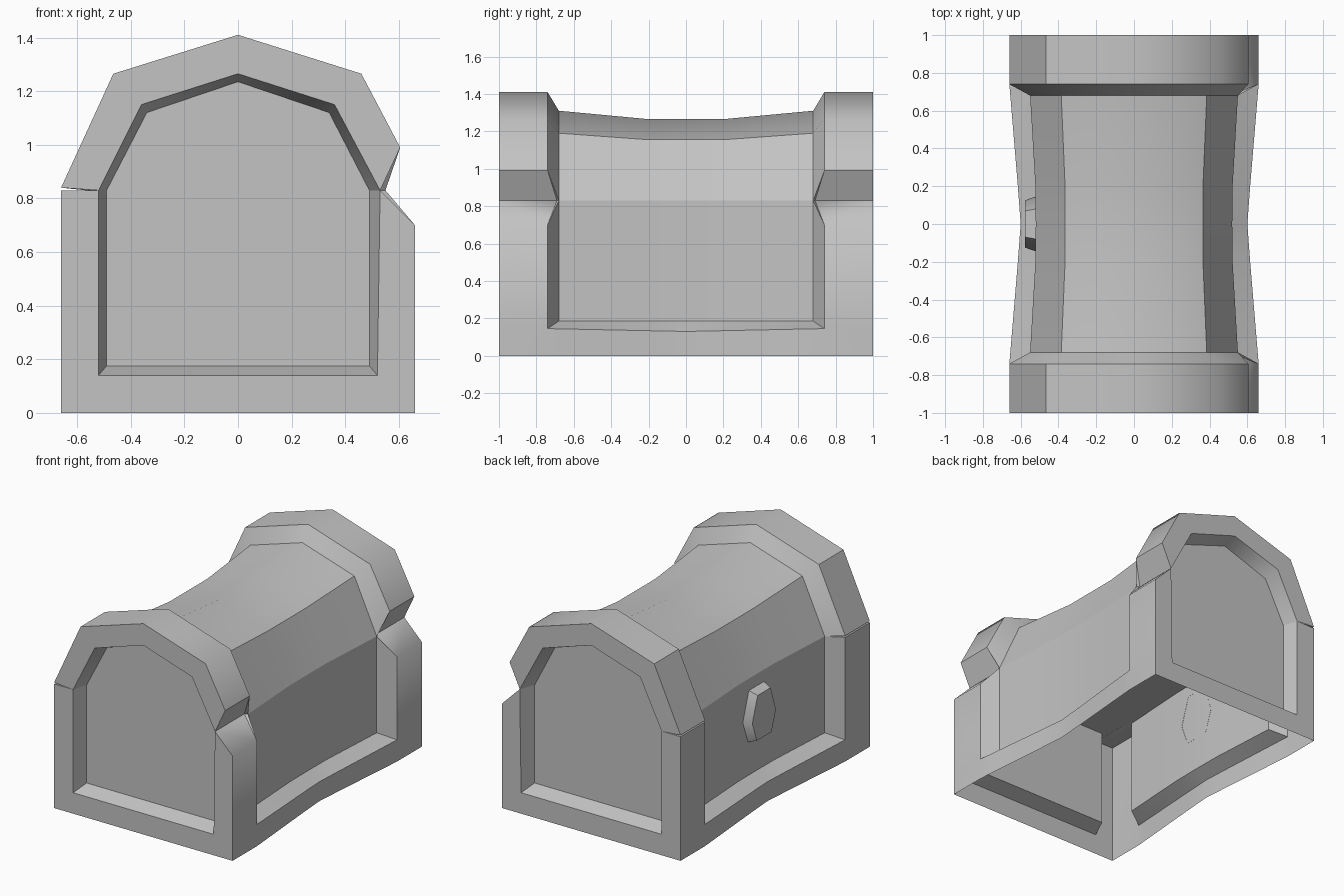
import bpy, bmesh, math

if "Cube" in bpy.data.objects:
    bpy.data.objects.remove(bpy.data.objects["Cube"])

GREY = (0.55, 0.55, 0.55, 1)
mat = bpy.data.materials.new("plain_grey")
mat.use_nodes = True
mat.diffuse_color = GREY
mat.node_tree.nodes["Principled BSDF"].inputs["Base Color"].default_value = GREY
SEAM = 0.83


def add_face(bm, pts):
    """Face from points, skipping repeated corners."""
    clean = []
    for p in pts:
        if p not in clean:
            clean.append(p)
    if len(clean) > 2:
        bm.faces.new([bm.verts.new(p) for p in clean])


def bridge(bm, a, b):
    """Strip of faces between two open rows of points."""
    for i in range(len(a) - 1):
        add_face(bm, (a[i], a[i + 1], b[i + 1], b[i]))


def finish(bm, name):
    bmesh.ops.remove_doubles(bm, verts=bm.verts, dist=1e-4)
    bmesh.ops.recalc_face_normals(bm, faces=bm.faces)
    me = bpy.data.meshes.new(name)
    bm.to_mesh(me)
    bm.free()
    ob = bpy.data.objects.new(name, me)
    me.materials.append(mat)
    bpy.context.collection.objects.link(ob)
    bpy.ops.object.select_all(action='DESELECT')
    ob.select_set(True)
    bpy.context.view_layer.objects.active = ob
    bpy.ops.object.shade_smooth_by_angle(angle=math.radians(46.5))
    return ob


def at(y, pts):
    return [(x, y, z) for x, z in pts]


# Waisted middle: y, outer x, ledge z, wall x, shoulder x, shoulder z, ridge z
WAIST = [(0.68, 0.655, 0.144, 0.55, 0.385, 1.19, 1.31),
         (0.20, 0.615, 0.134, 0.522, 0.365, 1.155, 1.265),
         (0.00, 0.60, 0.13, 0.52, 0.365, 1.155, 1.265)]
HALF = 1.0      # outer end
BLOCK = 0.74    # inner edge of the end blocks
PANEL = 0.90    # recessed end panels

# Cross-sections of the end blocks; the right side has the hinge notch
BASE_BLOCK = [(-.66, 0), (-.66, .145), (-.66, .145), (-.66, SEAM),
              (.53, SEAM), (.66, .70), (.66, .145), (.66, .145), (.66, 0)]
LID_BLOCK = [(-.52, .825), (-.66, .84), (-.465, 1.265), (0, 1.41),
             (.46, 1.265), (.605, .99), (.53, SEAM)]


def base_waist(xo, zl, xi):
    return [(-xo, 0), (-xo, zl), (-xi, .185), (-xi, SEAM),
            (xi, SEAM), (xi, SEAM), (xi, .185), (xo, zl), (xo, 0)]


def lid_waist(xi, xs, zs, zr):
    return [(-xi, SEAM), (-xi, SEAM), (-xs, zs), (0, zr), (xs, zs), (xi, SEAM), (xi, SEAM)]


def rows(block, notch, waist):
    """Half-length rows from the outer end to the middle."""
    inner = at(BLOCK, block)
    x, y, z = inner[notch]
    inner[notch] = (x, 0.69, z)
    return [at(HALF, block), inner] + waist


def flip(row):
    return [(x, -y, z) for x, y, z in row]


def both_ends(bm, half, skip_first=None):
    for mirror in (False, True):
        r = [flip(q) for q in half] if mirror else half
        for n in range(len(r) - 1):
            if skip_first is not None and n == 0:
                # leave the block top to its own face
                bridge(bm, r[0][:skip_first], r[1][:skip_first])
                bridge(bm, r[0][skip_first:], r[1][skip_first:])
            else:
                bridge(bm, r[n], r[n + 1])


def end_frame(bm, outer, rim, panel):
    """Flat frame, sloped reveal and recessed panel on both ends."""
    for s in (1, -1):
        o, r, p = at(s * HALF, outer), at(s * HALF, rim), at(s * PANEL, panel)
        bridge(bm, o, r)
        bridge(bm, r, p)
        add_face(bm, p)


# Chest base: open underneath, closed at the seam
bm = bmesh.new()
both_ends(bm, rows(BASE_BLOCK, 4, [at(w[0], base_waist(w[1], w[2], w[3])) for w in WAIST]), 4)
end_frame(bm,
          [(-.66, SEAM), (-.66, 0), (.66, 0), (.66, .70), (.53, SEAM)],
          [(-.52, SEAM), (-.52, .14), (.52, .14), (.53, SEAM), (.53, SEAM)],
          [(-.49, SEAM), (-.49, .175), (.49, .175), (.49, SEAM), (.49, SEAM)])
for s in (1, -1):
    add_face(bm, [(x, s * y, SEAM) for x, y in (
        (-.66, HALF), (-.52, HALF), (-.49, PANEL), (.49, PANEL),
        (.53, HALF), (.53, .69), (-.66, BLOCK))])
finish(bm, "chest_base")

# Arched lid
bm = bmesh.new()
both_ends(bm, rows(LID_BLOCK, 6, [at(w[0], lid_waist(*w[3:])) for w in WAIST]))
end_frame(bm, LID_BLOCK[1:],
          [(-.52, SEAM), (-.36, 1.15), (0, 1.265), (.36, 1.15), (.53, SEAM), (.53, SEAM)],
          [(-.49, SEAM), (-.34, 1.12), (0, 1.235), (.34, 1.12), (.49, SEAM), (.49, SEAM)])
finish(bm, "chest_lid")

# Six-sided lock plate with tapered sides
HEX = [(-.08, .75), (.08, .75), (.145, .56), (.09, .41), (-.09, .41), (-.145, .56)]
bm = bmesh.new()
back = [(-.52, y, z) for y, z in HEX]
front = [(-.578, y * .86, .57 + (z - .57) * .88) for y, z in HEX]
bridge(bm, back + back[:1], front + front[:1])
add_face(bm, front)
finish(bm, "lock_plate")
